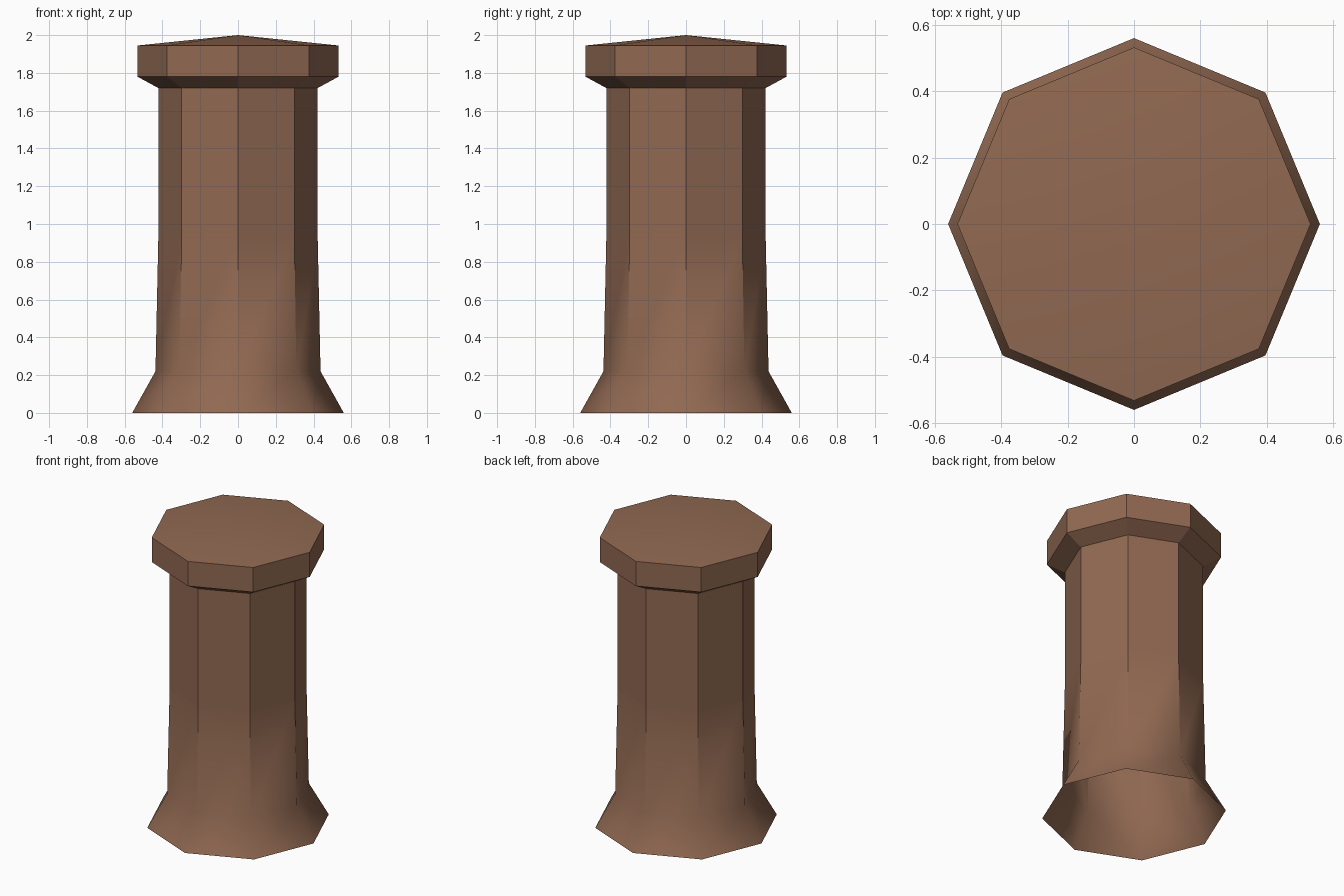
import bpy
import bmesh
from math import cos, sin, pi
from mathutils import Vector

cube = bpy.data.objects.get("Cube")
if cube:
    bpy.data.objects.remove(cube, do_unlink=True)

SIDES = 8
BLEND_Z = 0.92   # the shaft is faceted above this and smooth below
ROOF_Z = 1.945

# Radius and height, from the open foot up to the cap rim
PROFILE = [(0.56, 0), (0.437, 0.22), (0.422, BLEND_Z), (0.422, 1.72),
           (0.532, 1.78), (0.532, ROOF_Z)]

# Warm brown material
brown = bpy.data.materials.new("warm_brown")
brown.use_nodes = True
colour = (0.283, 0.141, 0.084, 1)
brown.diffuse_color = colour
bsdf = next(n for n in brown.node_tree.nodes if n.type == 'BSDF_PRINCIPLED')
bsdf.inputs["Base Color"].default_value = colour

# Octagonal post: flared foot, shaft and overhanging cap in one skin
bm = bmesh.new()
rings = []
for radius, z in PROFILE:
    angles = [2 * pi * i / SIDES for i in range(SIDES)]
    rings.append([bm.verts.new((radius * cos(a), radius * sin(a), z)) for a in angles])
for low, high in zip(rings, rings[1:]):
    for i in range(SIDES):
        j = (i + 1) % SIDES
        bm.faces.new((low[i], low[j], high[j], high[i]))

# Shallow pointed roof
apex = bm.verts.new((0, 0, 2))
for i in range(SIDES):
    bm.faces.new((rings[-1][i], rings[-1][(i + 1) % SIDES], apex))

for face in bm.faces:
    face.smooth = True
mesh = bpy.data.meshes.new("post")
bm.to_mesh(mesh)
bm.free()
mesh.materials.append(brown)
post = bpy.data.objects.new("post", mesh)
bpy.context.collection.objects.link(post)


# Smooth the foot and the roof, keep every other face flat
def is_soft(poly):
    return poly.center.z < BLEND_Z or poly.center.z > ROOF_Z


soft = [Vector() for _ in mesh.vertices]
for poly in mesh.polygons:
    if is_soft(poly):
        for v in poly.vertices:
            soft[v] += poly.normal

normals = [Vector((0, 0, 1))] * len(mesh.loops)
for poly in mesh.polygons:
    for loop in poly.loop_indices:
        v = mesh.loops[loop].vertex_index
        at_blend = abs(mesh.vertices[v].co.z - BLEND_Z) < 0.01
        use_soft = is_soft(poly) and not at_blend
        normals[loop] = soft[v].normalized() if use_soft else poly.normal.copy()
mesh.normals_split_custom_set(normals)
